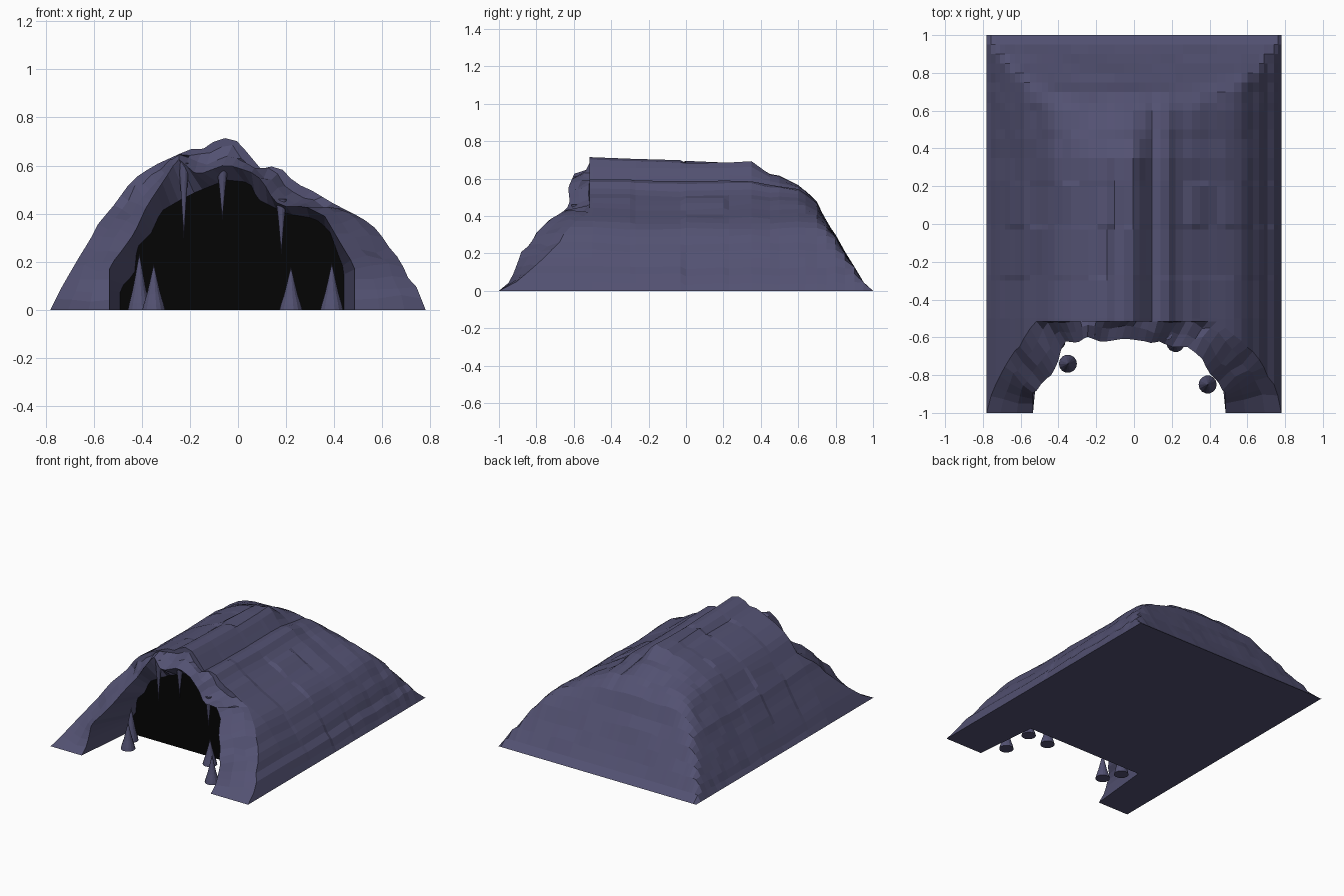
import bpy, bmesh, math, random
from mathutils import Vector

if "Cube" in bpy.data.objects:
    bpy.data.objects.remove(bpy.data.objects["Cube"])

random.seed(4)
N = 45  # points along each arch


def material(name, rgb):
    m = bpy.data.materials.new(name)
    m.diffuse_color = (*rgb, 1)
    m.use_nodes = True
    m.node_tree.nodes["Principled BSDF"].inputs["Base Color"].default_value = m.diffuse_color
    return m


ROCK = material("slate purple rock", (0.086, 0.083, 0.168))
DARK = material("cave black", (0.0015, 0.0015, 0.0015))


def resample(pts, n):
    """Evenly spaced points along a polyline."""
    pts = [Vector(p) for p in pts]
    seg = [(b - a).length for a, b in zip(pts, pts[1:])]
    total, out = sum(seg), []
    for i in range(n):
        d, k = total * i / (n - 1), 0
        while k < len(seg) - 1 and d > seg[k]:
            d -= seg[k]
            k += 1
        out.append(pts[k].lerp(pts[k + 1], min(1, d / seg[k])))
    return out


def lookup(table, v):
    """Piecewise linear interpolation."""
    for (a, fa), (b, fb) in zip(table, table[1:]):
        if v <= b:
            return fa + (fb - fa) * max(0, v - a) / (b - a)
    return table[-1][1]


# Outer hill arch, mouth lip and dark inner opening, seen from the front (x, z)
hill = resample([(-.78, 0), (-.73, .10), (-.66, .22), (-.61, .30), (-.58, .36),
                 (-.52, .43), (-.44, .54), (-.35, .60), (-.24, .65), (-.19, .67),
                 (-.14, .67), (-.10, .70), (-.05, .715), (0, .70), (.05, .64),
                 (.10, .58), (.15, .60), (.20, .575), (.23, .53), (.30, .50),
                 (.40, .44), (.48, .40), (.55, .36), (.59, .32), (.62, .27),
                 (.68, .20), (.70, .14), (.74, .10), (.78, 0)], N)
lip = resample([(-.535, 0), (-.535, .18), (-.48, .25), (-.43, .32), (-.38, .43),
                (-.30, .55), (-.25, .63), (-.17, .56), (-.05, .605), (.05, .575),
                (.10, .54), (.15, .45), (.20, .43), (.28, .43), (.36, .39),
                (.43, .27), (.485, .18), (.485, 0)], N)
inner = resample([(-.49, 0), (-.49, .09), (-.43, .15), (-.42, .26), (-.36, .32),
                  (-.32, .41), (-.2, .48), (-.05, .54), (.05, .53), (.08, .46),
                  (.2, .40), (.32, .38), (.38, .33), (.42, .22), (.44, .17),
                  (.44, 0)], N)
# Front slope: y for each height. Back slope: height for each y
front = [(0, -1), (.05, -.94), (.15, -.90), (.21, -.88), (.25, -.83), (.31, -.80),
         (.38, -.73), (.42, -.66), (.46, -.62), (.55, -.63), (.62, -.60),
         (.66, -.58), (.72, -.53)]
back = [(.35, .70), (.45, .665), (.5, .64), (.6, .58), (.64, .55), (.7, .48),
        (.75, .38), (.8, .30), (.85, .21), (.9, .13), (.95, .045), (1, 0)]


def on_front(p, t=0):
    """Point on the front slope; the outer side (t = 1) leans back."""
    lean = .15 * t * min(1, p.y / .2)
    y = lookup(front, p.y)
    return (p.x, max(y, min(-.515, y + lean)), p.y)


def chips(size, amount):
    """Blocky random dents shared by a few neighbouring points."""
    out = []
    while len(out) < N:
        out += [random.uniform(0, amount)] * random.randint(2, size)
    out = out[:N]
    out[0] = out[-1] = 0
    return out


# Rings from the dark back wall, out over the lip, then along the hill to the rear
rings = [[(p.x, -.54, p.y) for p in inner], [on_front(p) for p in lip]]
for t in (.35, .7):
    ring = []
    for i, (a, b) in enumerate(zip(lip, hill)):
        q = a.lerp(b, t)
        if 0 < i < N - 1:
            q.y += random.uniform(-.018, .018)
        ring.append(on_front(q, t))
    rings.append(ring)
rings.append([on_front(p, 1) for p in hill])
for y in (-.5, -.3, -.27, -.03, .0, .2, .23, .35):
    drop = 0 if y < 0 else .02
    dent = chips(5, .018 if y > -.5 else 0)
    rings.append([(p.x, y, max(0, min(p.y, .715 - drop) - j))
                  for p, j in zip(hill, dent)])
for y, h in back[1:]:
    dent = chips(5, .015 if h > .1 else 0)
    ring = []
    for p, j in zip(hill, dent):
        z = 0
        if p.y > .001 and h > .001:  # rounded blend of side and back slopes
            z = max(0, (p.y ** -9 + h ** -9) ** (-1 / 9) - j)
        ring.append((p.x, y, z))
    rings.append(ring)

# Rock hill shell with black mouth wall and flat base
bm = bmesh.new()
vs = [[bm.verts.new(p) for p in r] for r in rings]
for r0, r1 in zip(vs, vs[1:]):
    for i in range(N - 1):
        bm.faces.new((r0[i], r0[i + 1], r1[i + 1], r1[i]))
wall = bm.faces.new(vs[0])
wall.material_index = 1
bm.faces.new([r[0] for r in vs] + vs[-1][1:-1] + [r[-1] for r in reversed(vs)])
bmesh.ops.triangulate(bm, faces=[f for f in bm.faces if len(f.verts) > 4])
bmesh.ops.recalc_face_normals(bm, faces=bm.faces)
mesh = bpy.data.meshes.new("cave_hill")
bm.to_mesh(mesh)
bm.free()
mesh.materials.append(ROCK)
mesh.materials.append(DARK)
bpy.context.collection.objects.link(bpy.data.objects.new("cave_hill", mesh))


def spike(name, x, y, base, tip, r, sides=14):
    """Slightly flared stone spike made of stacked rings."""
    bm = bmesh.new()
    prof = [(0, 1), (.12, .88), (.35, .6), (.6, .36), (.85, .14)]
    rows = [[bm.verts.new((x + r * s * math.cos(2 * math.pi * k / sides),
                           y + r * s * math.sin(2 * math.pi * k / sides),
                           base + (tip - base) * t)) for k in range(sides)]
            for t, s in prof]
    top = bm.verts.new((x, y, tip))
    bm.faces.new(rows[0])
    for k in range(sides):
        n = (k + 1) % sides
        for a, b in zip(rows, rows[1:]):
            bm.faces.new((a[k], a[n], b[n], b[k]))
        bm.faces.new((rows[-1][k], rows[-1][n], top))
    bmesh.ops.recalc_face_normals(bm, faces=bm.faces)
    me = bpy.data.meshes.new(name)
    bm.to_mesh(me)
    bm.free()
    me.materials.append(ROCK)
    bpy.context.collection.objects.link(bpy.data.objects.new(name, me))


# Stalagmites on the floor
for i, (x, y, h) in enumerate([(-.41, -.62, .235), (-.35, -.74, .19), (.22, -.63, .18),
                               (.39, -.85, .195), (.39, -.62, .16)]):
    spike(f"stalagmite_{i + 1}", x, y, 0, h, .048)
# Stalactites hanging from the lip
for i, (x, y, top, tip) in enumerate([(-.225, -.575, .61, .29), (-.065, -.565, .585, .37),
                                      (.18, -.59, .46, .23)]):
    spike(f"stalactite_{i + 1}", x, y, top, tip, .022)
